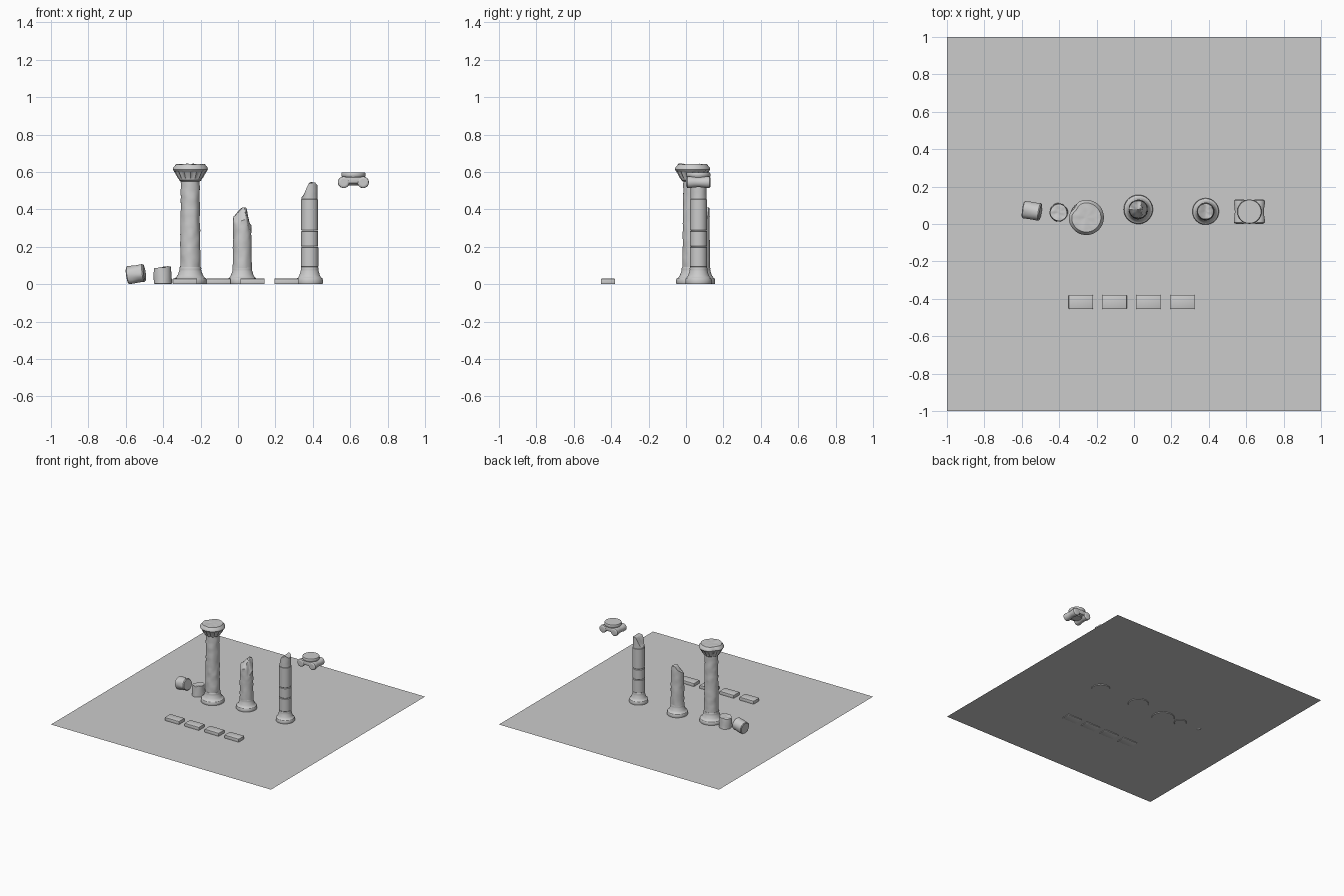
import bpy, bmesh, math
from mathutils import Matrix, Vector, noise

if "Cube" in bpy.data.objects:
    bpy.data.objects.remove(bpy.data.objects["Cube"])

N = 48


def finish(name, bm, loc=(0, 0, 0), rot=(0, 0, 0), angle=35):
    bmesh.ops.recalc_face_normals(bm, faces=bm.faces)
    me = bpy.data.meshes.new(name)
    bm.to_mesh(me)
    bm.free()
    ob = bpy.data.objects.new(name, me)
    bpy.context.collection.objects.link(ob)
    ob.location, ob.rotation_euler = loc, rot
    bpy.ops.object.select_all(action='DESELECT')
    ob.select_set(True)
    bpy.context.view_layer.objects.active = ob
    bpy.ops.object.shade_smooth_by_angle(angle=math.radians(angle))
    return ob


def lathe(name, profile, loc, rot=(0, 0, 0), top=None, lo=0.0, wear=0.0, radial=None):
    """Revolve (r, z) points; top(x, y) gives the height of a broken upper surface."""
    bm = bmesh.new()
    r_end, z_end = profile[-1]
    pts = list(profile) + [(r_end * k, z_end) for k in (0.94, 0.75, 0.5, 0.25)]
    rings = []
    for r, z in pts:
        ring = []
        for i in range(N):
            a = 2 * math.pi * i / N
            rr = r * (radial(a, z) if radial else 1)
            x, y, zz = rr * math.cos(a), rr * math.sin(a), z
            if top and z > lo:
                zz = lo + (z - lo) / (z_end - lo) * (top(x, y) - lo)
            if wear:
                k = 1 + wear * noise.noise(Vector((x + loc[0], y, zz)) * 28)
                x, y = x * k, y * k
            ring.append(bm.verts.new((x, y, zz)))
        rings.append(ring)
    for a, b in zip(rings, rings[1:]):
        for i in range(N):
            j = (i + 1) % N
            bm.faces.new((a[i], a[j], b[j], b[i]))
    bm.faces.new(rings[0])
    c = bm.verts.new((0, 0, top(0, 0) if top else z_end))
    for i in range(N):
        bm.faces.new((rings[-1][i], rings[-1][(i + 1) % N], c))
    return finish(name, bm, loc, rot)


def box(name, size, loc, bevel=0.003):
    bm = bmesh.new()
    bmesh.ops.create_cube(bm, size=1, matrix=Matrix.Diagonal((*size, 1)))
    bmesh.ops.bevel(bm, geom=bm.edges[:], offset=bevel, segments=2, affect='EDGES', profile=0.5)
    return finish(name, bm, loc)


def mix(t, a, b):
    t = max(0, min(1, t))
    return a + (b - a) * t * t * (3 - 2 * t)


def base(name, r, loc):
    k = r / 0.088
    lathe(name, [(.085 * k, 0), (.088 * k, .006), (.088 * k, .024), (.084 * k, .032),
                 (.076 * k, .036), (.067 * k, .05), (.060 * k, .07), (.058 * k, .078),
                 (.059 * k, .085), (.056 * k, .092)], loc)


def shaft(r0, r1, z0, z1, n=14):
    return [(r0 + (r1 - r0) * i / n, z0 + (z1 - z0) * i / n) for i in range(n + 1)]


# ground
bm = bmesh.new()
bmesh.ops.create_grid(bm, x_segments=1, y_segments=1, size=1)
finish('ground_slab', bm, (0, 0, .005))

# tall column with leafy capital
P = (-.255, .035, 0)
base('tall_column_base', .088, P)
lathe('tall_column_shaft', shaft(.054, .050, .085, .565, 24), P, wear=.07)


def leafy(a, z):
    d = math.atan2(math.sin(a - 2.5), math.cos(a - 2.5))
    chip = 1 - .14 * math.exp(-(d / .35) ** 2)
    return chip * (1 + (.06 * math.cos(16 * a) if .562 < z < .605 else 0))


lathe('leafy_capital', [(.052, .55), (.060, .556), (.061, .562), (.064, .568), (.070, .58),
                        (.078, .595), (.083, .603), (.090, .607), (.094, .614), (.092, .624),
                        (.083, .634), (.078, .643)], P, radial=leafy,
      top=lambda x, y: .642 - .03 * max(0, -x + y - .07) + .004 * noise.noise(Vector((x, y, 0)) * 30),
      lo=.63)

# short column with a broken top
P = (.023, .078, 0)
base('short_column_base', .078, P)


def break_short(x, y):
    h = mix((x + .05) / .055, .365, .408) if x < .012 else mix((x - .018) / .024, .41, .315)
    return h - max(0, -y) * 1.4 + .008 * noise.noise(Vector((x, y, .3)) * 45)


lathe('short_column_shaft', shaft(.051, .048, .085, .4), P, top=break_short, lo=.22, wear=.06)

# column of stacked drums
P = (.383, .067, 0)
base('drum_column_base', .071, P)
for i, (z0, z1) in enumerate([(.092, .199), (.201, .285), (.287, .455)]):
    r = .0465 - .0007 * i
    lathe(f'column_drum_{i + 1}', [(r - .003, z0), (r, z0 + .003), (r, z1 - .003), (r - .003, z1)], P)


def break_drum(x, y):
    return mix((x + .046) / .05, .462, .542) - max(0, x - .03) * .8 + .006 * noise.noise(Vector((x, y, 0)) * 40)


lathe('column_drum_top', shaft(.043, .042, .455, .54, 6), P, top=break_drum, lo=.456, wear=.03)

# fallen drums on the left
drum = [(.042, 0), (.047, .005), (.048, .03), (.046, .06), (.047, .088), (.042, .094)]
lathe('fallen_drum', drum, (-.592, .078, .048), (0, math.radians(82), math.radians(-9)), wear=.1)
lathe('upright_drum', [(.045, 0), (.049, .004), (.048, .03), (.047, .06), (.045, .09)],
      (-.403, .062, .001), top=lambda x, y: .089 + .14 * x + .006 * noise.noise(Vector((x, y, 0)) * 40),
      lo=.031, wear=.07)

# floating scroll capital
C = Vector((.617, .066, 0))
lathe('scroll_capital_disc', [(.058, .562), (.060, .572), (.064, .577), (.065, .59), (.062, .597)], C)
box('scroll_capital_block', (.12, .124, .034), C + Vector((0, 0, .556)), .005)
lathe('scroll_capital_neck', [(.036, .529), (.040, .534), (.040, .55)], C)
for side, s in (('left', -1), ('right', 1)):
    lathe(f'{side}_scroll', [(.018, 0), (.024, .001), (.030, .006), (.031, .02), (.027, .045),
                             (.026, .065), (.027, .085), (.031, .11), (.030, .124),
                             (.024, .129), (.018, .13)],
          C + Vector((.052 * s, .065, .545)), (math.pi / 2, 0, 0))

# row of paving stones
for i in range(4):
    box(f'paving_stone_{i + 1}', (.13, .074, .03), (-.284 + .181 * i, -.417, .015))
